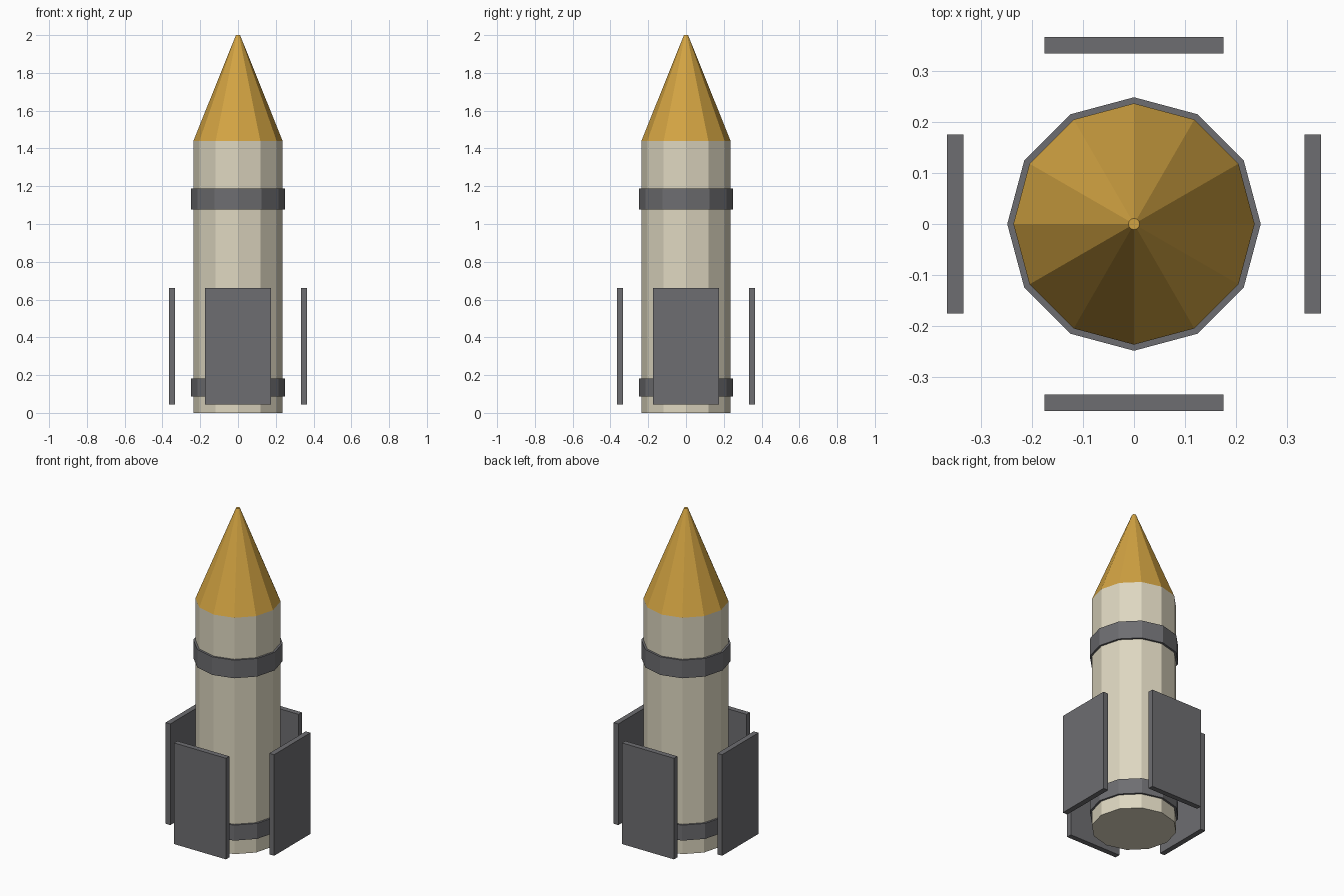
import bpy
from math import radians, sin, cos

cube = bpy.data.objects.get("Cube")
if cube:
    bpy.data.objects.remove(cube, do_unlink=True)

SIDES = 12


def make_material(name, rgb):
    mat = bpy.data.materials.new(name)
    mat.use_nodes = True
    color = (*rgb, 1)
    mat.diffuse_color = color
    mat.node_tree.nodes["Principled BSDF"].inputs["Base Color"].default_value = color
    return mat


cream = make_material("cream", (0.73, 0.68, 0.53))
gold = make_material("gold", (0.65, 0.37, 0.055))
grey = make_material("dark grey", (0.155, 0.155, 0.165))


def finish(name, mat):
    obj = bpy.context.object
    obj.name = name
    obj.data.materials.clear()
    obj.data.materials.append(mat)
    return obj


def drum(name, r_bottom, r_top, z0, z1, mat):
    """Flat-sided cone or cylinder between two heights."""
    bpy.ops.mesh.primitive_cone_add(vertices=SIDES, radius1=r_bottom, radius2=r_top,
                                    depth=z1 - z0, location=(0, 0, (z0 + z1) / 2))
    return finish(name, mat)


# Hull and nose
drum("body", 0.236, 0.236, 0, 1.44, cream)
drum("nose_cone", 0.236, 0.011, 1.44, 2, gold)

# Raised bands around the hull
drum("lower_band", 0.248, 0.248, 0.088, 0.182, grey)
drum("upper_band", 0.248, 0.248, 1.077, 1.187, grey)

# Four upright fin plates standing clear of the hull
for name, degrees in (("left", 0), ("back", 90), ("right", 180), ("front", 270)):
    a = radians(degrees)
    bpy.ops.mesh.primitive_cube_add(size=1, location=(0.35 * cos(a), 0.35 * sin(a), 0.353),
                                    rotation=(0, 0, a))
    fin = finish(name + "_fin", grey)
    fin.scale = (0.032, 0.35, 0.616)
